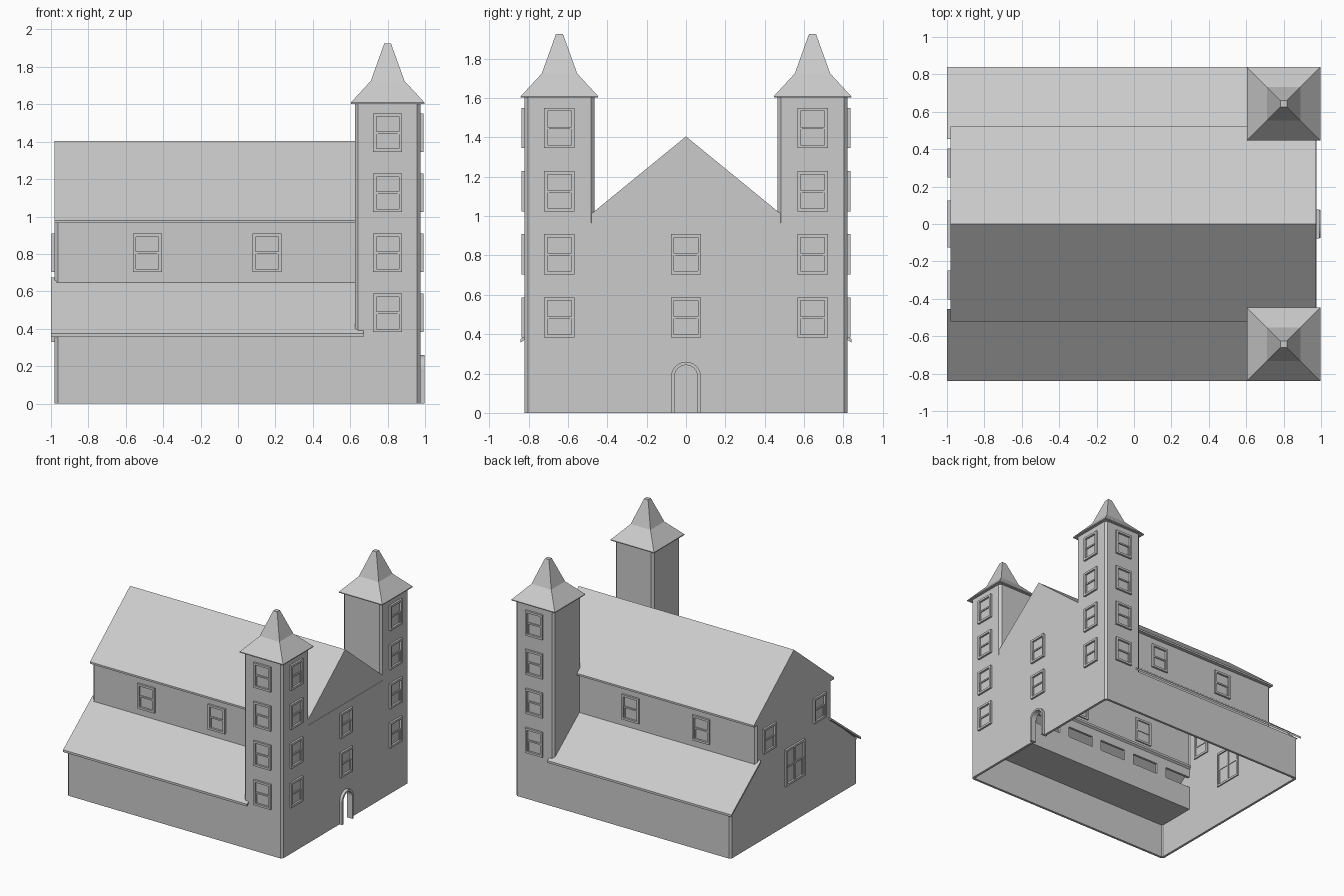
import bpy, bmesh, math
from mathutils import Matrix, Vector

if "Cube" in bpy.data.objects:
    bpy.data.objects.remove(bpy.data.objects["Cube"])

T = 0.02  # wall thickness


def finish(name, bm):
    bmesh.ops.recalc_face_normals(bm, faces=bm.faces[:])
    me = bpy.data.meshes.new(name)
    bm.to_mesh(me)
    bm.free()
    ob = bpy.data.objects.new(name, me)
    bpy.context.collection.objects.link(ob)
    return ob


def add_box(bm, x0, x1, y0, y1, z0, z1, m=Matrix()):
    c = Vector(((x0 + x1) / 2, (y0 + y1) / 2, (z0 + z1) / 2))
    s = Matrix.Diagonal((x1 - x0, y1 - y0, z1 - z0, 1))
    bmesh.ops.create_cube(bm, size=1, matrix=m @ Matrix.Translation(c) @ s)


def boxes(name, items):
    bm = bmesh.new()
    for b in items:
        add_box(bm, *b)
    return finish(name, bm)


def prism(name, profile, x0, x1):
    """Extrude a (y, z) outline along x."""
    bm = bmesh.new()
    f = bm.faces.new([bm.verts.new((x0, y, z)) for y, z in profile])
    r = bmesh.ops.extrude_face_region(bm, geom=[f])
    bmesh.ops.translate(bm, vec=(x1 - x0, 0, 0),
                        verts=[v for v in r["geom"] if isinstance(v, bmesh.types.BMVert)])
    return finish(name, bm)


def outline(x0, x1, y0, y1, c):
    return [(x0 + c, y0), (x1 - c, y0), (x1, y0 + c), (x1, y1 - c),
            (x1 - c, y1), (x0 + c, y1), (x0, y1 - c), (x0, y0 + c)]


def loft(name, loops, closed=False):
    """Skin a list of vertex loops; closed joins last to first, else caps."""
    bm = bmesh.new()
    vs = [[bm.verts.new(p) for p in lp] for lp in loops]
    n = len(vs[0])
    pairs = list(zip(vs, vs[1:])) + ([(vs[-1], vs[0])] if closed else [])
    for a, b in pairs:
        for i in range(n):
            j = (i + 1) % n
            bm.faces.new((a[i], a[j], b[j], b[i]))
    if not closed:
        bm.faces.new(vs[0])
        bm.faces.new(vs[-1])
    return finish(name, bm)


def ring_wall(name, x0, x1, y, z0, z1):
    o = outline(x0, x1, -y, y, 0.017)
    i = outline(x0 + T, x1 - T, -y + T, y - T, 0.008)
    lv = lambda p, z: [(a, b, z) for a, b in p]
    return loft(name, [lv(o, z0), lv(o, z1), lv(i, z1), lv(i, z0)], True)


def window(name, pos, angle, w=0.155, h=0.205, mullion=False):
    """Sash window; local -y is outward, angle turns it about z."""
    m = Matrix.Translation(pos) @ Matrix.Rotation(angle, 4, 'Z')
    bm = bmesh.new()
    a, b, f = w / 2, h / 2, 0.017
    out, inn = -0.016, 0.03
    add_box(bm, -a, -a + f, out, inn, -b, b, m)
    add_box(bm, a - f, a, out, inn, -b, b, m)
    add_box(bm, -a + f, a - f, out, inn, -b, -b + f, m)
    add_box(bm, -a + f, a - f, out, inn, b - f, b, m)
    # meeting rail and lower sash stiles
    add_box(bm, -a + f, a - f, -0.009, 0.025, -0.006, 0.006, m)
    for s in (-1, 1):
        x = s * (a - f - 0.004)
        add_box(bm, x - 0.004, x + 0.004, -0.006, 0.022, -b + f, -0.006, m)
    if mullion:
        add_box(bm, -0.008, 0.008, -0.012, 0.026, -b + f, b - f, m)
    return finish(name, bm)


def arch(r, x, spring=0.185, z0=0.0):
    pts = [(x, -r, z0)]
    pts += [(x, -r * math.cos(math.pi * k / 12), spring + r * math.sin(math.pi * k / 12))
            for k in range(13)]
    return pts + [(x, r, z0)]


# main walls
lower = ring_wall("lower_walls", -0.98, 0.975, 0.82, 0, 0.36)
ring_wall("clerestory_walls", -0.98, 0.975, 0.49, 0.64, 0.966)
prism("rear_gable_shoulders", [(-0.82, 0.36), (0.82, 0.36), (0.49, 0.64), (-0.49, 0.64)],
      -0.98, -0.98 + T)
boxes("facade_middle", [(0.975 - T, 0.975, -0.5, 0.5, 0.36, 0.64)])
boxes("facade_infill", [(0.975 - T, 0.975, -0.5, 0.5, 0.64, 0.966)])

# arched doorway
cut = loft("door_cutter", [arch(0.06, 0.9, z0=-0.05), arch(0.06, 1.1, z0=-0.05)])
cut.hide_render = True
cut.hide_viewport = True
mod = lower.modifiers.new("doorway", 'BOOLEAN')
mod.operation = 'DIFFERENCE'
mod.solver = 'EXACT'
mod.object = cut

bm = bmesh.new()
rows = [[bm.verts.new(p) for p in arch(r, x)]
        for r, x in ((0.075, 0.95), (0.075, 0.998), (0.058, 0.998), (0.058, 0.95))]
for k in range(4):
    a, b = rows[k], rows[(k + 1) % 4]
    for i in range(len(a) - 1):
        bm.faces.new((a[i], a[i + 1], b[i + 1], b[i]))
for e in (0, -1):
    bm.faces.new([r[e] for r in rows])
finish("door_frame", bm)

# main roof
prism("main_roof", [(-0.52, 0.965), (0.52, 0.965), (0.52, 0.98), (0, 1.405), (-0.52, 0.98)],
      -0.98, 0.973)

for s, side in ((-1, "front"), (1, "back")):
    # aisle roof, aisle ceiling and inner gallery wall with openings
    prism(side + "_aisle_roof", [(s * y, z) for y, z in
          ((0.84, 0.357), (0.84, 0.375), (0.455, 0.675), (0.455, 0.657))], -1.0, 0.67)
    boxes(side + "_aisle_ceiling", [(-0.97, 0.965, *sorted((s * 0.475, s * 0.81)), 0.285, 0.3)])
    y0, y1 = sorted((s * 0.47, s * 0.49))
    wall = [(-0.97, 0.965, y0, y1, 0.285, 0.485), (-0.97, 0.965, y0, y1, 0.575, 0.65)]
    ends = [-0.97] + [v for k in range(5) for v in (-0.96 + 0.33 * k, -0.72 + 0.33 * k)] + [0.965]
    wall += [(ends[k], ends[k + 1], y0, y1, 0.485, 0.575) for k in range(0, len(ends), 2)]
    boxes(side + "_gallery_wall", wall)

    # tower with flared roof
    cy = s * 0.643
    o = outline(0.625, 0.975, cy - 0.177, cy + 0.177, 0.017)
    loft(side + "_tower", [[(a, b, z) for a, b in o] for z in (0.36, 1.607)])
    loft(side + "_tower_roof", [[(0.8 + i * r, cy + j * r, z) for i, j in
         ((-1, -1), (1, -1), (1, 1), (-1, 1))]
         for r, z in ((0.197, 1.602), (0.197, 1.609), (0.09, 1.725), (0.018, 1.925))])

    # windows
    turn = 0 if s < 0 else math.pi
    for k in range(4):
        z = 0.485 + 0.321 * k
        window(side + "_tower_side_window", (0.8, s * 0.82, z), turn)
        window(side + "_tower_facade_window", (0.975, cy, z), math.pi / 2)
    for x in (-0.485, 0.155):
        window(side + "_clerestory_window", (x, s * 0.49, 0.806), turn)
    window(side + "_rear_window", (-0.98, s * 0.325, 0.806), -math.pi / 2)

for z in (0.485, 0.806):
    window("facade_window", (0.975, 0, z), math.pi / 2)
window("rear_large_window", (-0.98, 0, 0.48), -math.pi / 2, 0.25, 0.3, True)
